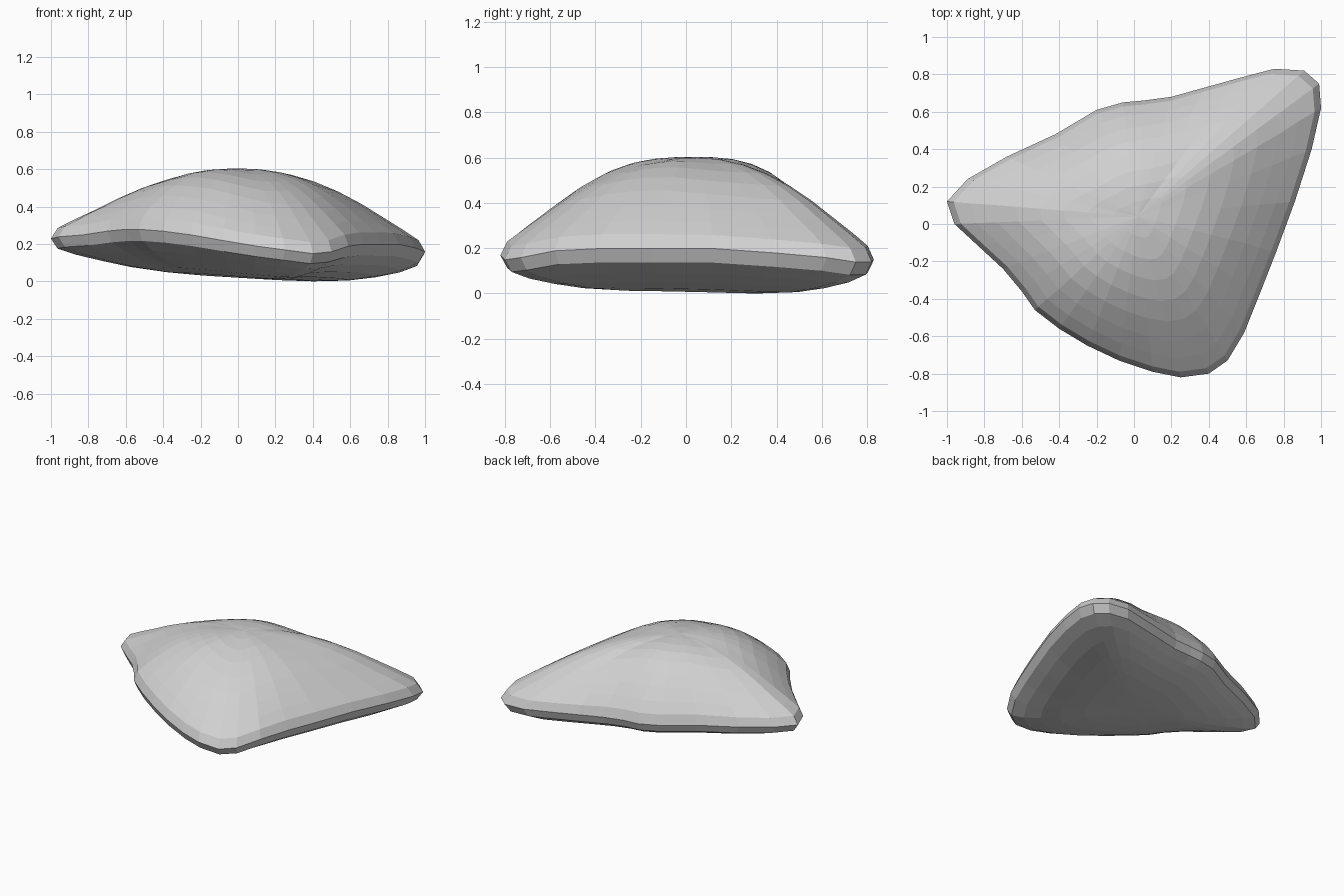
import bpy
import bmesh
from mathutils import Vector

cube = bpy.data.objects.get("Cube")
if cube:
    bpy.data.objects.remove(cube, do_unlink=True)

# Widest edge of the boulder, counter-clockwise: x, y, z
rim = [Vector(p) for p in (
    (1, .62, .17), (.99, .75, .15), (.91, .82, .15), (.75, .83, .16),
    (.56, .78, .17), (.38, .73, .18), (.2, .68, .19), (.05, .66, .2),
    (-.06, .65, .2), (-.2, .61, .21), (-.42, .48, .22), (-.68, .36, .23),
    (-.89, .24, .24), (-1, .12, .24), (-.96, 0, .25), (-.83, -.12, .26),
    (-.7, -.24, .28), (-.6, -.36, .29), (-.53, -.46, .29), (-.4, -.56, .28),
    (-.25, -.65, .26), (-.08, -.73, .23), (.1, -.79, .2), (.25, -.82, .18),
    (.4, -.8, .16), (.5, -.73, .17), (.59, -.58, .2), (.67, -.38, .21),
    (.76, -.15, .21), (.86, .12, .21), (.95, .4, .19))]

centre = Vector((.02, .04, 0))
PEAK = .615


def ring_point(edge, scale, height):
    """Move a rim point toward the centre and set its height."""
    point = centre.lerp(edge, scale)
    point.z = height
    return point


def crown_height(edge, scale):
    """Domed top, fuller over the short sides and the front right shoulder."""
    reach = (edge - centre).xy.length
    shoulder = max(0, -edge.x) * max(0, -edge.y)
    power = 2.05 + max(0, .88 - reach) * 3.5 + shoulder * 2.5
    dome = (PEAK - edge.z) * (1 - scale ** power)
    blunt = .04 * scale ** 8
    return edge.z + dome + blunt


def belly_height(edge, scale):
    """Rounded underside, slightly tilted, below a narrow rim band."""
    x = centre.lerp(edge, scale).x
    floor = .03 - .06 * x
    return floor + (edge.z - .04 - floor) * scale ** 3.5


bm = bmesh.new()
loops = []

# Belly rings from the middle outwards, the rim, then crown rings inwards
for scale in (.2, .4, .6, .75, .87, .965):
    loops.append([bm.verts.new(ring_point(e, scale, belly_height(e, scale))) for e in rim])
loops.append([bm.verts.new(e) for e in rim])
for scale in (.965, .88, .78, .66, .53, .4, .27, .13):
    loops.append([bm.verts.new(ring_point(e, scale, crown_height(e, scale))) for e in rim])

# Skin between neighbouring rings
count = len(rim)
for low, high in zip(loops, loops[1:]):
    for i in range(count):
        j = (i + 1) % count
        bm.faces.new((low[i], low[j], high[j], high[i]))

# Close the underside and the peak
bottom = bm.verts.new((centre.x, centre.y, .03))
top = bm.verts.new((centre.x, centre.y, PEAK))
for i in range(count):
    j = (i + 1) % count
    bm.faces.new((loops[0][j], loops[0][i], bottom))
    bm.faces.new((loops[-1][i], loops[-1][j], top))

# Soften the radial creases on the crown and belly, keeping the rim crisp
soft = [v for loop in loops[:4] + loops[9:] for v in loop]
for _ in range(2):
    bmesh.ops.smooth_vert(bm, verts=soft, factor=.3, use_axis_x=True, use_axis_y=True, use_axis_z=True)

# Rest the boulder on the ground
lowest = min(v.co.z for v in bm.verts)
bmesh.ops.translate(bm, verts=bm.verts, vec=(0, 0, -lowest))
bmesh.ops.recalc_face_normals(bm, faces=bm.faces)

mesh = bpy.data.meshes.new("boulder")
bm.to_mesh(mesh)
bm.free()
boulder = bpy.data.objects.new("boulder", mesh)
bpy.context.collection.objects.link(boulder)

# Plain grey stone
stone = bpy.data.materials.new("grey stone")
stone.use_nodes = True
colour = (.63, .63, .63, 1)
stone.diffuse_color = colour
stone.node_tree.nodes["Principled BSDF"].inputs["Base Color"].default_value = colour
mesh.materials.append(stone)
